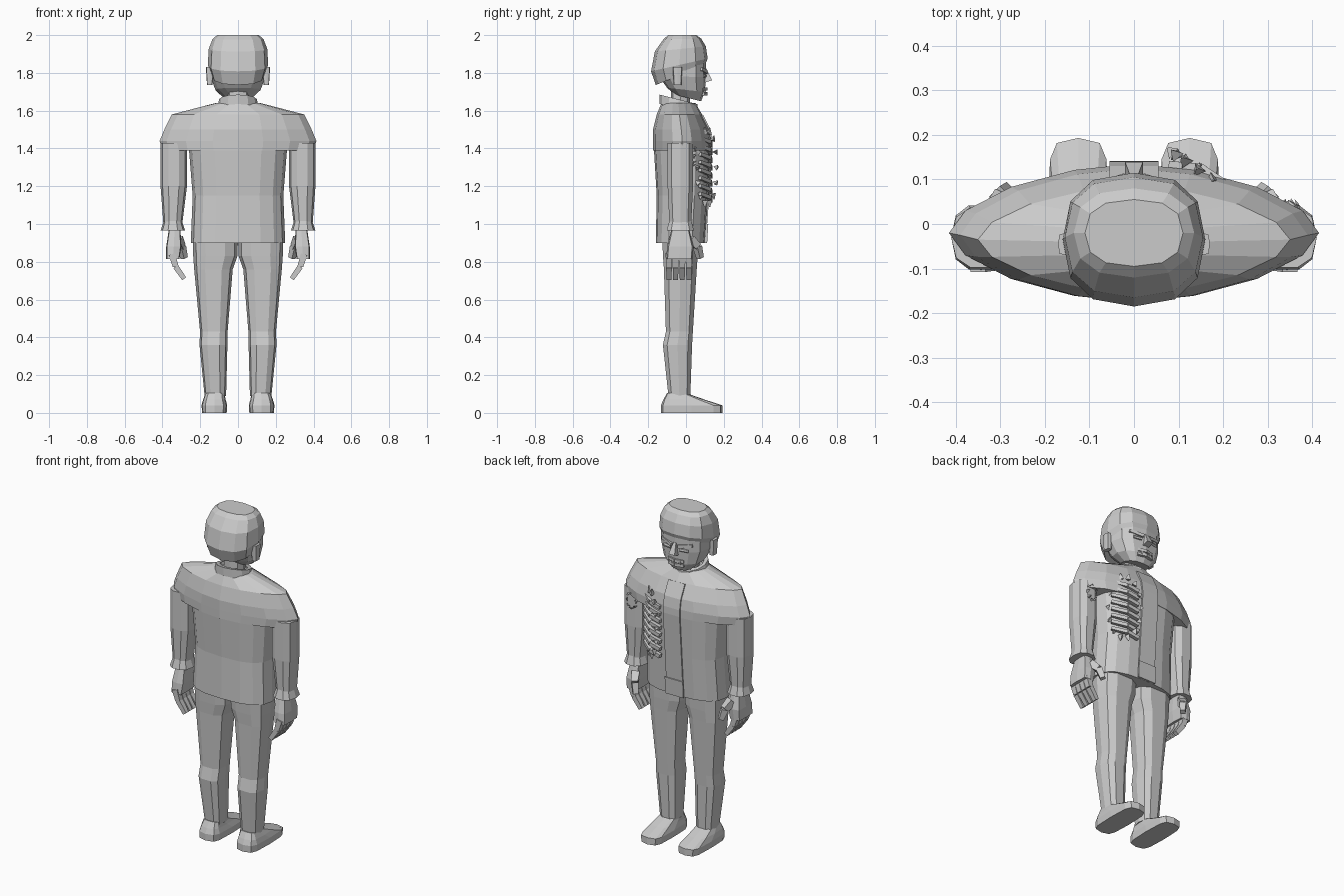
import bpy, bmesh, math
from mathutils import Vector, Matrix

if "Cube" in bpy.data.objects:
    bpy.data.objects.remove(bpy.data.objects["Cube"], do_unlink=True)

GREY = (.6, .6, .6, 1)
grey = bpy.data.materials.new("plain_grey")
grey.use_nodes = True
grey.diffuse_color = GREY
grey.node_tree.nodes["Principled BSDF"].inputs["Base Color"].default_value = GREY


def finish(name, bm):
    """Turn a bmesh into a flat shaded grey object."""
    bmesh.ops.recalc_face_normals(bm, faces=bm.faces)
    mesh = bpy.data.meshes.new(name)
    bm.to_mesh(mesh)
    bm.free()
    mesh.materials.append(grey)
    part = bpy.data.objects.new(name, mesh)
    bpy.context.collection.objects.link(part)
    return part


def signed_power(value, exponent):
    if abs(value) < .0001:
        return 0
    return math.copysign(abs(value) ** exponent, value)


def tube(name, *stations, roundness=2.5, sides=12, tilt=0, fade=0, mirror=1, caps=True):
    """Skin rounded sections; a station is centre x, y, z, then half width and half depth."""
    bm = bmesh.new()
    loops = []
    for level, (cx, cy, cz, half_width, half_depth) in enumerate(stations):
        slope = tilt * (1 - level / (len(stations) - 1)) ** fade
        loop = []
        for step in range(sides):
            angle = math.tau * step / sides
            x = cx + half_width * signed_power(math.cos(angle), 2 / roundness)
            y = cy + half_depth * signed_power(math.sin(angle), 2 / roundness)
            loop.append(bm.verts.new((mirror * x, y, cz + slope * y)))
        loops.append(loop)
    for lower, upper in zip(loops, loops[1:]):
        for step in range(sides):
            following = (step + 1) % sides
            bm.faces.new((lower[step], lower[following], upper[following], upper[step]))
    if caps:
        bm.faces.new(loops[0])
        bm.faces.new(loops[-1])
    return finish(name, bm)


def bars(name, paths, thick, thin, sides=4, mirror=1):
    """Straight bars along each path, tapering from thick to thin."""
    bm = bmesh.new()
    for path in paths:
        points = [Vector((mirror * x, y, z)) for x, y, z in path]
        count = len(points) - 1
        for index, (start, end) in enumerate(zip(points, points[1:])):
            along = end - start
            place = Matrix.Translation((start + end) / 2)
            turn = along.to_track_quat("Z", "Y").to_matrix().to_4x4()
            roll = Matrix.Rotation(math.pi / 4, 4, "Z")
            bmesh.ops.create_cone(
                bm, cap_ends=True, segments=sides, depth=along.length,
                radius1=thick + (thin - thick) * index / count,
                radius2=thick + (thin - thick) * (index + 1) / count,
                matrix=place @ turn @ roll)
    return finish(name, bm)


def strip(name, half_width, profile):
    """Thin plate of constant width following a y, z profile."""
    bm = bmesh.new()
    rows = [[bm.verts.new((x, y, z)) for x in (-half_width, half_width)] for y, z in profile]
    for (a, b), (c, d) in zip(rows, rows[1:]):
        bm.faces.new((a, b, d, c))
    part = finish(name, bm)
    part.modifiers.new("thickness", "SOLIDIFY").thickness = .008
    return part


def torn_edge(name, centre, width, height, lean, count):
    """Ring of pointed scraps around a tear; lean follows the curve of the cloth."""
    scraps = []
    for step in range(count):
        angle = math.tau * step / count
        scrap = []
        for spread in (1, 1.2):
            dx = width * spread * math.cos(angle)
            dz = height * spread * math.sin(angle)
            scrap.append(centre + Vector((dx, spread * .01 - lean * dx, dz)))
        scraps.append(scrap)
    return bars(name, scraps, .018, .003, sides=3)


# Jacket: trunk, overhanging shoulders and the slope up to the neck
tube("jacket_trunk",
     (0, -.03, .9, .25, .13), (0, -.02, 1.15, .24, .135), (0, -.02, 1.4, .26, .15),
     sides=16, roundness=2.6)
tube("jacket_shoulders",
     (0, -.02, 1.39, .4, .155), (0, -.02, 1.44, .415, .155), (0, -.025, 1.5, .39, .15),
     (0, -.035, 1.58, .35, .12), (0, -.04, 1.64, .12, .09),
     sides=16, roundness=1.7)
strip("front_strip", .055, ((.105, .9), (.141, 1.4), (.14, 1.44), (.13, 1.5), (.09, 1.58)))
strip("hem_panel", .06, ((.112, .9), (.118, 1)))

# Collar with an open rim, and the neck inside it
tube("collar",
     (0, -.04, 1.6, .11, .1), (0, -.04, 1.65, .1, .1), (0, -.04, 1.65, .08, .07),
     (0, -.04, 1.6, .07, .06), roundness=2, tilt=-.25, caps=False)
tube("neck", (0, -.03, 1.6, .06, .05), (0, -.03, 1.75, .06, .05), sides=8)

# Head: skull cap above a slightly inset face
tube("skull_cap",
     (0, -.03, 1.8, .14, .13), (0, -.035, 1.85, .16, .15), (0, -.03, 1.93, .155, .135),
     (0, -.02, 1.98, .135, .1), (0, -.02, 2, .11, .075), tilt=.4, fade=2)
tube("face",
     (0, .01, 1.67, .075, .07), (0, 0, 1.71, .12, .1), (0, -.02, 1.78, .145, .125),
     (0, -.02, 1.87, .145, .125), tilt=-.25, fade=2)
bars("nose", [[(0, .1, 1.82), (0, .12, 1.755)]], .012, .028)
bars("lips", [[(-.05, .09, z), (0, .105, z), (.05, .09, z)] for z in (1.69, 1.715)], .012, .012)
bars("teeth", [[(x, .1, 1.69), (x, .1, 1.715)] for x in (-.03, -.015, 0, .015, .03)], .008, .006)

# Paired parts
for mirror, tag in ((1, "left_"), (-1, "right_")):
    tube(tag + "ear", (.15, -.045, 1.735, .014, .02), (.15, -.045, 1.83, .02, .025),
         sides=8, roundness=5, mirror=mirror)
    bars(tag + "brow", [[(.02, .104, 1.805), (.1, .08, 1.82)]], .014, .012, mirror=mirror)
    bars(tag + "eye", [[(.03, .1, 1.785), (.08, .09, 1.785)]], .01, .01, sides=6, mirror=mirror)

    # Arm and hand
    tube(tag + "sleeve",
         (.345, -.03, 1, .05, .06), (.34, -.03, 1.2, .07, .07), (.34, -.03, 1.43, .07, .07),
         sides=10, mirror=mirror)
    tube(tag + "cuff", (.345, -.03, .965, .065, .075), (.345, -.03, 1.02, .047, .06),
         sides=10, mirror=mirror)
    tube(tag + "hand",
         (.345, -.035, .815, .035, .07), (.34, -.03, .88, .04, .07), (.335, -.03, .98, .03, .045),
         sides=8, roundness=6, mirror=mirror)
    bars(tag + "fingers",
         [[(.35, y, .84), (.33, y, .775), (.285, y, .71)] for y in (-.09, -.055, -.02, .015)],
         .025, .018, mirror=mirror)
    bars(tag + "thumb", [[(.32, .02, .92), (.3, .06, .88), (.285, .075, .82)]],
         .032, .02, mirror=mirror)

    # Leg and shoe
    tube(tag + "leg",
         (.12, -.035, .09, .057, .06), (.13, -.045, .36, .074, .08), (.128, -.035, .43, .073, .074),
         (.13, -.03, .76, .102, .09), (.12, -.03, .83, .117, .095), (.12, -.03, .93, .12, .1),
         sides=10, roundness=2.8, mirror=mirror)
    tube(tag + "shoe",
         (.125, .03, 0, .065, .163), (.125, .03, .04, .068, .163), (.125, -.01, .07, .06, .11),
         (.122, -.05, .105, .05, .05), roundness=4, mirror=mirror)

# Exposed ribs in a torn chest patch, and a tear on the upper arm
bars("ribs", [[(.08, .13, z - .015), (.15, .125, z), (.225, .075, z + .02)]
              for z in (1.14 + .042 * row for row in range(8))], .016, .013)
torn_edge("torn_chest_edge", Vector((.16, .1, 1.3)), .07, .18, .7, 14)
torn_edge("torn_sleeve_edge", Vector((.335, .03, 1.36)), .03, .045, 0, 8)
